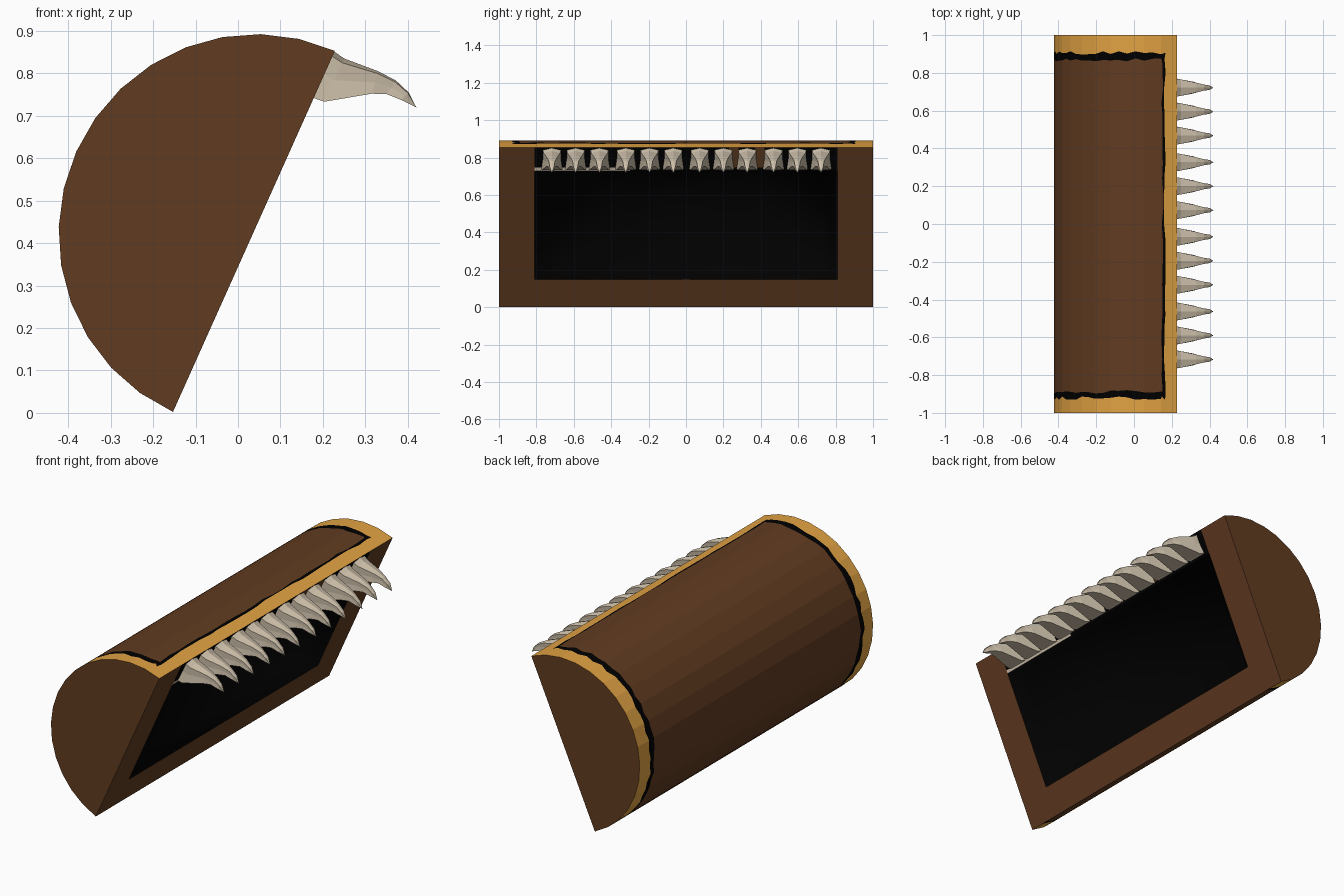
import bpy, bmesh, math, random
from mathutils import Vector

if "Cube" in bpy.data.objects:
    bpy.data.objects.remove(bpy.data.objects["Cube"])

random.seed(4)


def material(name, rgb):
    m = bpy.data.materials.new(name)
    m.diffuse_color = (*rgb, 1)
    m.use_nodes = True
    m.node_tree.nodes["Principled BSDF"].inputs["Base Color"].default_value = m.diffuse_color
    return m


BROWN, GOLD, BLACK, BONE = range(4)
MATS = [material("brown wood", (0.121, 0.045, 0.015)),
        material("gold trim", (0.76, 0.365, 0.056)),
        material("black", (0.0, 0.0, 0.0)),
        material("bone", (0.64, 0.55, 0.42))]

# Half-round section, tilted: U runs up the flat side, N points into the dome
ANG = math.radians(65.85)
R = 0.466
DEPTH = 0.459
MID = Vector((0.0375, 0, 0.4275))
U = Vector((math.cos(ANG), 0, math.sin(ANG)))
N = Vector((-math.sin(ANG), 0, math.cos(ANG)))
Y = Vector((0, 1, 0))


def at(s, y, d=0.0):
    """Point at s along the flat side, y along the length, d deep."""
    return MID + U * s + N * d + Y * y


def face(bm, pts, mat, out):
    """Add a face whose normal points along the direction out."""
    f = bm.faces.new([bm.verts.new(p) for p in pts])
    f.normal_update()
    if f.normal.dot(out) < 0:
        f.normal_flip()
    f.material_index = mat


def finish(bm, name):
    bmesh.ops.remove_doubles(bm, verts=bm.verts, dist=0.0001)
    me = bpy.data.meshes.new(name)
    bm.to_mesh(me)
    bm.free()
    for m in MATS:
        me.materials.append(m)
    ob = bpy.data.objects.new(name, me)
    bpy.context.collection.objects.link(ob)
    return ob


# Domed shell: 16 flat sides with gold trim and a wavering black outline
SIDES = 16


def arc(t, y):
    k = min(int(t), SIDES - 1)
    a, b = (at(R * math.cos(math.pi * i / SIDES), y, DEPTH * math.sin(math.pi * i / SIDES))
            for i in (k, k + 1))
    return a.lerp(b, t - k)


rows = [0, 0.76, 0.91] + [i / 2 for i in range(2, 2 * SIDES + 1)]
inner = [-0.8 + 1.6 * i / 20 for i in range(21)]
cols = [-1, -0.922, -0.888] + inner + [0.87, 0.906, 1]
nc = len(cols)
grid = []
for i, t in enumerate(rows):
    line = []
    for j, y in enumerate(cols):
        if j in (1, 2, nc - 3, nc - 2) and i:
            y += random.uniform(-0.009, 0.009)
        dt = random.uniform(-0.06, 0.06) if i in (1, 2) else 0
        line.append(arc(t + dt, y))
    grid.append(line)

bm = bmesh.new()
for i in range(len(rows) - 1):
    for j in range(nc - 1):
        if i == 0 or j in (0, nc - 2):
            mat = GOLD
        elif i == 1 or j in (1, nc - 3):
            mat = BLACK
        else:
            mat = BROWN
        pts = [grid[i][j], grid[i][j + 1], grid[i + 1][j + 1], grid[i + 1][j]]
        face(bm, pts, mat, arc((rows[i] + rows[i + 1]) / 2, 0) - MID)
for y in (-1, 1):
    face(bm, [arc(i, y) for i in range(SIDES + 1)], BROWN, Y * y)
finish(bm, "lid_shell")

# Flat rim around the opening; the gum strip behind the teeth is black
# with bare brown patches and a pale lower edge on one side
LO, HI, W = -0.305, 0.331, 0.81
bm = bmesh.new()


def rim(s0, s1, y0, y1, mat=BROWN):
    face(bm, [at(s0, y0), at(s0, y1), at(s1, y1), at(s1, y0)], mat, -N)


rim(-R, LO, -1, 1)
rim(LO, R, -1, -W)
rim(LO, R, W, 1)
EDGE = HI + 0.018
rim(HI, EDGE, -W, -0.3, BONE)
rim(HI, EDGE, -0.3, W, BLACK)
gum = [-W, 0.23, 0.28, 0.37, 0.42, W]
for k in range(5):
    rim(EDGE, R, gum[k], gum[k + 1], BROWN if k % 2 else BLACK)
finish(bm, "rim")

# Hollow inside: deep rounded trough with ends sloping inward
bm = bmesh.new()
c, r, n, deep = (LO + HI) / 2, (HI - LO) / 2, 16, 0.40
ends = {}
for sy in (-1, 1):
    ends[sy] = [at(c + r * math.cos(math.pi * i / n), sy * (W - 0.4 * math.sin(math.pi * i / n)),
                   deep * math.sin(math.pi * i / n)) for i in range(n + 1)]
    face(bm, ends[sy], BLACK, -Y * sy)
for i in range(n):
    a, b = ends[-1], ends[1]
    out = at(c, 0) - (a[i] + b[i + 1]) / 2
    face(bm, [a[i], b[i], b[i + 1], a[i + 1]], BLACK, out)
inside = finish(bm, "inside")
inside.data.polygons.foreach_set("use_smooth", [True] * len(inside.data.polygons))

# Curved teeth in four groups of three
# each ring: top x, top z, bottom x, bottom z, half width
RINGS = [(0.227, 0.851, 0.178, 0.742, 0.056),
         (0.250, 0.835, 0.203, 0.733, 0.052),
         (0.330, 0.805, 0.315, 0.752, 0.031),
         (0.372, 0.783, 0.350, 0.751, 0.019),
         (0.402, 0.755, 0.385, 0.737, 0.014)]
SECTION = [(0, 0), (0.1, 0.85), (0.5, 0.85), (1, 1), (1, -1), (0.5, -0.85), (0.1, -0.85)]


def tooth(name, yc):
    bm = bmesh.new()
    loops = []
    for tx, tz, bx, bz, w in RINGS:
        top, bot = Vector((tx, yc, tz)), Vector((bx, yc, bz))
        loops.append([bm.verts.new(top.lerp(bot, f) + Y * w * k) for f, k in SECTION])
    m = len(SECTION)
    for a, b in zip(loops, loops[1:]):
        for i in range(m):
            bm.faces.new((a[i], a[(i + 1) % m], b[(i + 1) % m], b[i]))
    tip = bm.verts.new((0.42, yc, 0.72))
    for i in range(m):
        bm.faces.new((loops[-1][i], loops[-1][(i + 1) % m], tip))
    bm.faces.new(loops[0])
    bmesh.ops.recalc_face_normals(bm, faces=bm.faces)
    for f in bm.faces:
        f.material_index = BONE
    finish(bm, name)


for g in range(4):
    for i in range(3):
        tooth(f"tooth_{g * 3 + i + 1}", 0.722 - 0.395 * g - 0.127 * i)
